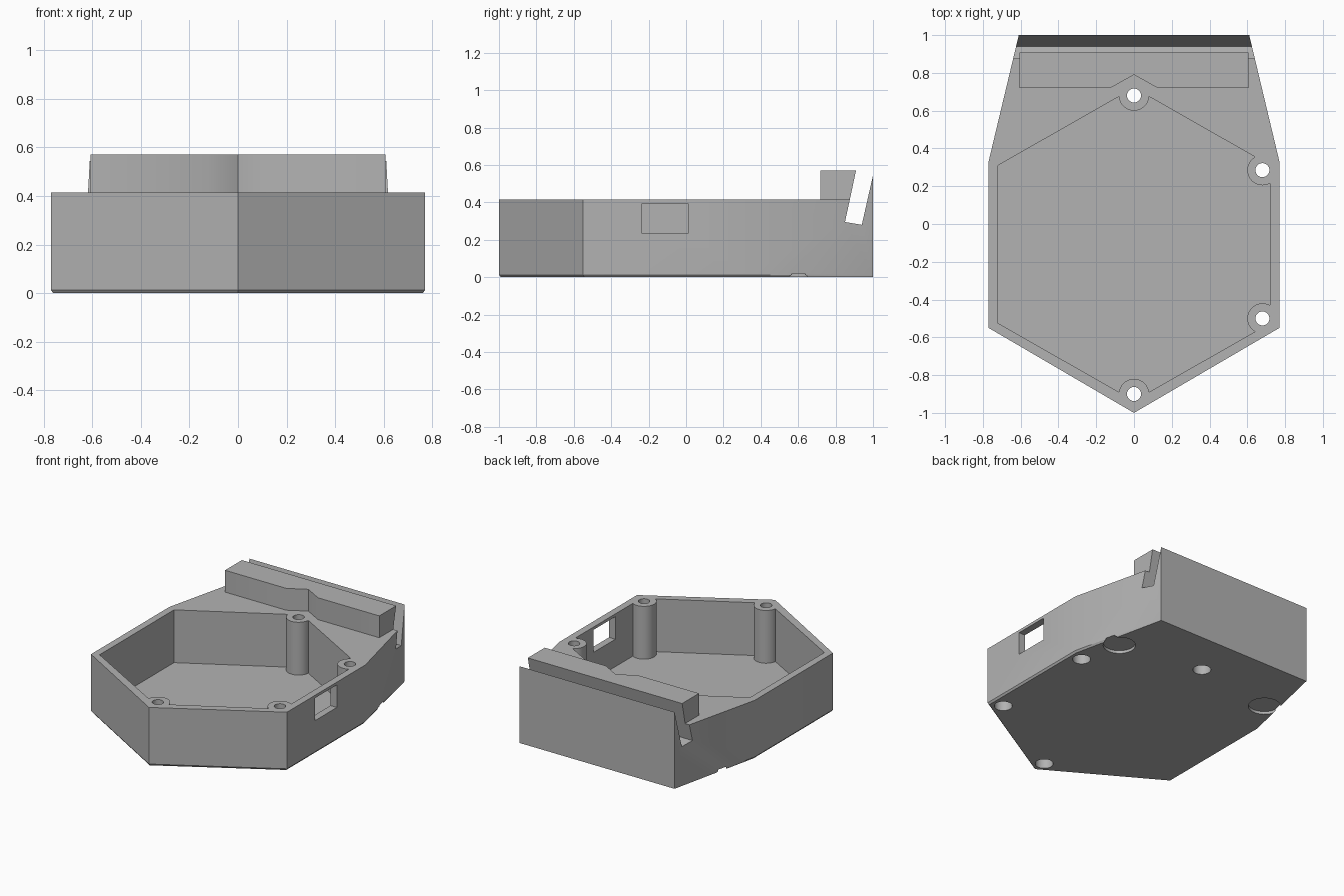
import bpy, bmesh

cube = bpy.data.objects.get("Cube")
if cube:
    bpy.data.objects.remove(cube, do_unlink=True)

grey = bpy.data.materials.new("plain_grey")
grey.use_nodes = True
colour = (0.45, 0.45, 0.45, 1)
grey.diffuse_color = colour
grey.node_tree.nodes["Principled BSDF"].inputs["Base Color"].default_value = colour


def loft(name, rings):
    """Solid through matching rings of 3D points, capped at both ends."""
    bm = bmesh.new()
    loops = [[bm.verts.new(p) for p in ring] for ring in rings]
    n = len(loops[0])
    for a, b in zip(loops, loops[1:]):
        for i in range(n):
            j = (i + 1) % n
            bm.faces.new((a[i], a[j], b[j], b[i]))
    bm.faces.new(loops[0])
    bm.faces.new(loops[-1])
    bmesh.ops.recalc_face_normals(bm, faces=bm.faces)
    mesh = bpy.data.meshes.new(name)
    bm.to_mesh(mesh)
    bm.free()
    mesh.materials.append(grey)
    obj = bpy.data.objects.new(name, mesh)
    bpy.context.collection.objects.link(obj)
    return obj


def level(plan, z):
    return [(x, y, z) for x, y in plan]


def prism(name, plan, z0, z1):
    return loft(name, [level(plan, z0), level(plan, z1)])


def cylinder(name, centre, radius, z0, z1):
    bpy.ops.mesh.primitive_cylinder_add(
        vertices=48, radius=radius, depth=z1 - z0,
        location=(centre[0], centre[1], (z0 + z1) / 2))
    obj = bpy.context.object
    obj.name = name
    return obj


def cut(target, cutter):
    """Subtract the cutter from the target, then discard the cutter."""
    cutter.hide_render = True
    mod = target.modifiers.new("cut", "BOOLEAN")
    mod.operation = "DIFFERENCE"
    mod.solver = "EXACT"
    mod.object = cutter
    bpy.context.view_layer.update()
    graph = bpy.context.evaluated_depsgraph_get()
    mesh = bpy.data.meshes.new_from_object(target.evaluated_get(graph))
    target.modifiers.clear()
    target.data = mesh
    bpy.data.objects.remove(cutter, do_unlink=True)


def mirrored(half):
    """Close a right-hand outline with its mirror image."""
    return half + [(-x, y) for x, y in reversed(half) if x > 0]


RIM, TOP, FLOOR = 0.415, 0.57, 0.04

# Case body: tapered rear, slight chamfer under the front sides
outline = mirrored([(0, -1), (0.77, -0.55), (0.77, 0.33), (0.61, 1)])
foot = [(x, y) if y > 0.9 else (x * 0.987, y * 0.99) for x, y in outline]
body = loft("case_body", [level(foot, 0), level(outline, 0.013), level(outline, TOP)])

# Rim height and slanted rear slot, leaving a sharp rear lip
side = [(-1.2, RIM), (0.876, RIM), (0.85, 0.295), (0.94, 0.28), (1.008, 0.58), (-1.2, 0.58)]
cut(body, loft("slot_cutter", [[(x, y, z) for y, z in side] for x in (-1, 1)]))

# Hexagonal cavity that leaves the screw posts standing
posts = [(0, 0.68), (0.68, 0.285), (0.68, -0.5), (0, -0.9)]
hexagon = mirrored([(0, -0.935), (0.72, -0.525), (0.72, 0.31), (0, 0.72)])
cavity = prism("cavity_cutter", hexagon, FLOOR, 0.5)
for p in posts:
    cut(cavity, cylinder("post_cutter", p, 0.08, 0, 0.6))
cut(body, cavity)

# Screw holes with head recesses underneath
for p in posts:
    cut(body, cylinder("hole_cutter", p, 0.037, -0.1, 0.6))
    cut(body, cylinder("head_cutter", p, 0.058, -0.1, 0.08))

# Shallow round foot recesses under the rear
for sx in (-1, 1):
    cut(body, cylinder("foot_cutter", (sx * 0.61, 0.58), 0.104, -0.1, 0.02))

# Port window on the left wall
port = [(0.6, -0.235), (0.9, -0.235), (0.9, 0.01), (0.6, 0.01)]
cut(body, prism("port_cutter", port, 0.235, 0.395))

# Rest block in front of the slot, notched at the middle, with a leaning rear
w = 0.606
front = [(-w, 0.72), (-0.125, 0.72), (0, 0.79), (0.125, 0.72), (w, 0.72)]
block = loft("rest_block", [
    level(front + [(w, rear), (-w, rear)], z)
    for rear, z in ((0.876, RIM), (0.909, TOP))])

# Smooth the round parts, keep edges sharp
bpy.ops.object.select_all(action="DESELECT")
for obj in (body, block):
    obj.data.materials.clear()
    obj.data.materials.append(grey)
    obj.select_set(True)
bpy.context.view_layer.objects.active = body
bpy.ops.object.shade_smooth_by_angle()
